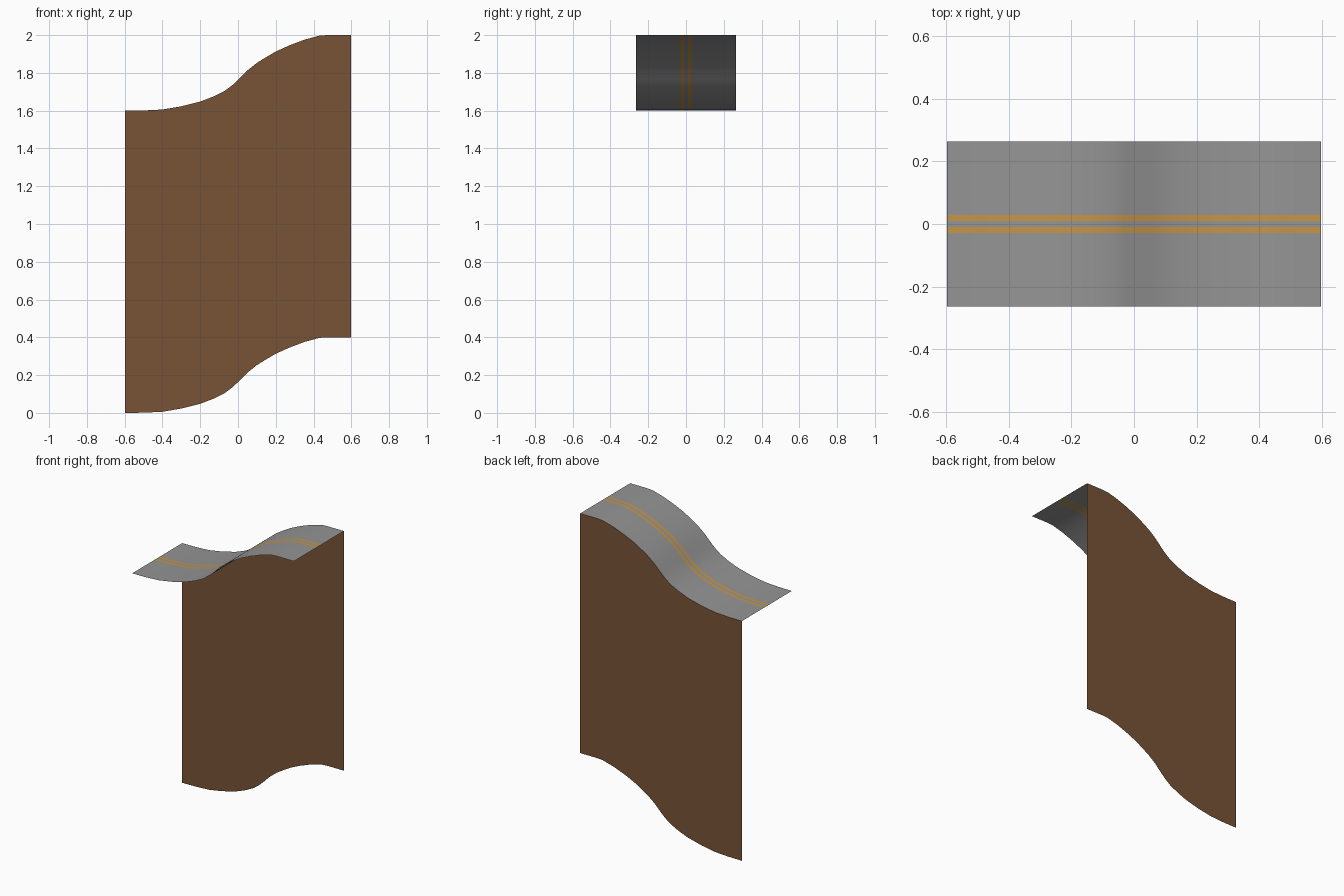
import bpy
import bmesh

if "Cube" in bpy.data.objects:
    bpy.data.objects.remove(bpy.data.objects["Cube"])

# S-shaped slope profile as (x, z) of the road surface
PROFILE = [(-0.597, 1.6), (-0.5, 1.601), (-0.4, 1.606), (-0.3, 1.623), (-0.2, 1.648),
           (-0.13, 1.675), (-0.07, 1.705), (-0.03, 1.735), (0.0, 1.763), (0.05, 1.813),
           (0.1, 1.853), (0.15, 1.884), (0.2, 1.913), (0.27, 1.945), (0.35, 1.975),
           (0.43, 1.997), (0.47, 2.0), (0.597, 2.0)]
HALF_WIDTH = 0.264
DROP = 1.6


def material(name, rgb):
    m = bpy.data.materials.new(name)
    m.diffuse_color = (*rgb, 1)
    m.use_nodes = True
    m.node_tree.nodes["Principled BSDF"].inputs["Base Color"].default_value = m.diffuse_color
    return m


def sheet(name, rows, mats, index=lambda column: 0):
    """Grid of quads from equally long rows of points, coloured by column."""
    bm = bmesh.new()
    grid = [[bm.verts.new(p) for p in row] for row in rows]
    for a, b in zip(grid, grid[1:]):
        for j in range(len(a) - 1):
            f = bm.faces.new((a[j], b[j], b[j + 1], a[j + 1]))
            f.material_index = index(j)
            f.smooth = True
    mesh = bpy.data.meshes.new(name)
    bm.to_mesh(mesh)
    bm.free()
    for m in mats:
        mesh.materials.append(m)
    ob = bpy.data.objects.new(name, mesh)
    bpy.context.collection.objects.link(ob)
    return ob


asphalt = material("asphalt grey", (0.30, 0.30, 0.30))
paint = material("line orange", (0.56, 0.30, 0.065))
earth = material("earth brown", (0.19, 0.087, 0.039))

# Road surface with two centre lines cut in (columns 1 and 3)
ys = [-HALF_WIDTH, -0.029, -0.0096, 0.0096, 0.029, HALF_WIDTH]
sheet("road_surface", [[(x, y, z) for y in ys] for x, z in PROFILE],
      [asphalt, paint], lambda j: j % 2)

# Earth wall hanging from the back edge of the road
sheet("back_wall", [[(x, HALF_WIDTH, z), (x, HALF_WIDTH, z - DROP)] for x, z in PROFILE],
      [earth])
